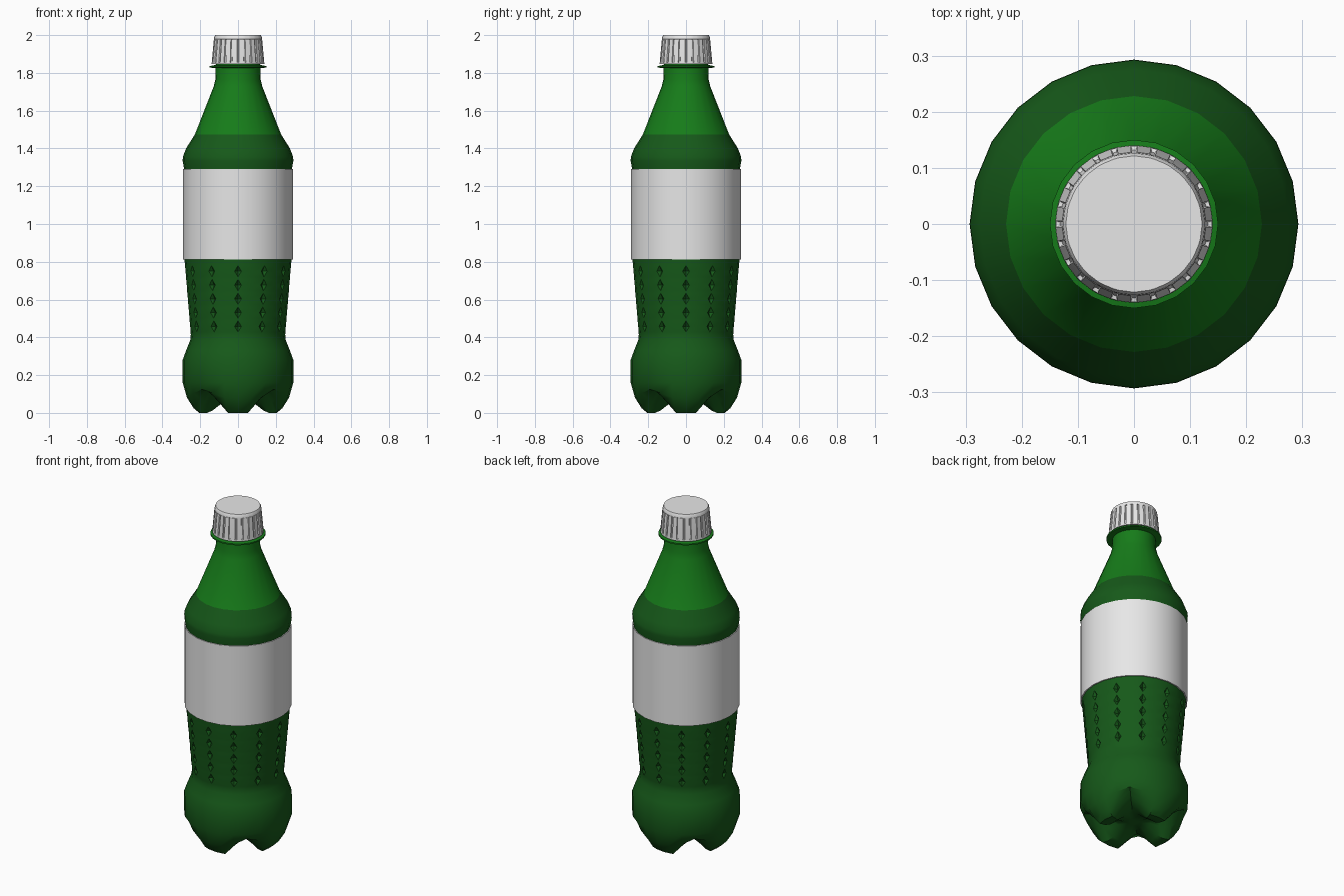
import bpy
import bmesh
from math import sin, cos, radians, pi

SIDES = 24

cube = bpy.data.objects.get("Cube")
if cube:
    bpy.data.objects.remove(cube, do_unlink=True)


def material(name, colour):
    mat = bpy.data.materials.new(name)
    mat.use_nodes = True
    mat.diffuse_color = (*colour, 1)
    mat.node_tree.nodes["Principled BSDF"].inputs["Base Color"].default_value = (*colour, 1)
    return mat


DARK_GREEN = material("dark green", (0.008, 0.1, 0.01))
BRIGHT_GREEN = material("bright green", (0.008, 0.2, 0.01))
WHITE = material("white", (0.8, 0.8, 0.8))


def finish(name, bm, mats, angle=35):
    bmesh.ops.recalc_face_normals(bm, faces=bm.faces[:])
    mesh = bpy.data.meshes.new(name)
    bm.to_mesh(mesh)
    bm.free()
    for mat in mats:
        mesh.materials.append(mat)
    obj = bpy.data.objects.new(name, mesh)
    bpy.context.collection.objects.link(obj)
    bpy.ops.object.select_all(action='DESELECT')
    bpy.context.view_layer.objects.active = obj
    obj.select_set(True)
    bpy.ops.object.shade_smooth_by_angle(angle=radians(angle))
    return obj


def point(bm, r, a, z):
    return bm.verts.new((r * cos(a), r * sin(a), z))


def add_face(bm, verts):
    unique = list(dict.fromkeys(verts))
    if len(unique) > 2:
        bm.faces.new(unique)


def bridge(bm, low, high):
    # Each ring entry is a (left, middle, right) triple; plain points repeat one vertex
    n = len(low)
    for i in range(n):
        j = (i + 1) % n
        add_face(bm, (low[i][2], low[j][0], high[j][0], high[i][2]))
        for k in (0, 1):
            add_face(bm, (low[i][k], low[i][k + 1], high[i][k + 1], high[i][k]))


def plain_ring(bm, r, z, lift=0.0):
    # lift raises the ring in the four valleys between the feet
    ring = []
    for i in range(SIDES):
        a = 2 * pi * i / SIDES
        valley = max(0.0, -cos(4 * a) + 0.1) / 1.1
        ring.append((point(bm, r, a, z + lift * valley),) * 3)
    return ring


def dent_ring(bm, r, z, half_width=0.018, depth=0.02):
    # Every second point opens into a pushed-in diamond centre
    ring = []
    for i in range(SIDES):
        a = 2 * pi * i / SIDES
        if i % 2:
            ring.append((point(bm, r, a, z),) * 3)
        else:
            d = half_width / r
            ring.append((point(bm, r, a - d, z), point(bm, r - depth, a, z),
                         point(bm, r, a + d, z)))
    return ring


def loft(bm, rings, close_low=True, close_high=True):
    for low, high in zip(rings, rings[1:]):
        bridge(bm, low, high)
    for wanted, ring in ((close_low, rings[0]), (close_high, rings[-1])):
        if wanted:
            bm.faces.new([p[1] for p in ring])


# Bottle: footed base, waist, dented grip, shoulder and neck
bm = bmesh.new()
base = [(0.04, 0.06, 0), (0.09, 0.05, 0.02), (0.14, 0.012, 0.07), (0.17, 0, 0.09),
        (0.205, 0, 0.105), (0.235, 0.025, 0.095), (0.27, 0.08, 0.045),
        (0.293, 0.16, 0), (0.293, 0.28, 0), (0.275, 0.33, 0), (0.253, 0.385, 0),
        (0.25, 0.415, 0)]
rings = [plain_ring(bm, *row) for row in base]


def grip_radius(z):
    return 0.25 + 0.033 * (z - 0.415) / 0.395


for row in range(5):
    mid = 0.458 + row * 0.073
    for z, make in ((mid - 0.03, plain_ring), (mid, dent_ring), (mid + 0.03, plain_ring)):
        rings.append(make(bm, grip_radius(z), z))

upper = [(0.283, 0.81), (0.285, 0.83), (0.285, 1.28), (0.287, 1.3), (0.293, 1.335),
         (0.292, 1.355), (0.275, 1.4), (0.228, 1.475), (0.128, 1.73), (0.12, 1.765),
         (0.118, 1.825), (0.15, 1.828), (0.15, 1.836), (0.118, 1.842), (0.115, 1.87)]
rings += [plain_ring(bm, r, z) for r, z in upper]
loft(bm, rings)
for face in bm.faces:
    face.material_index = int(face.calc_center_median().z > 1.475)
finish("bottle", bm, [DARK_GREEN, BRIGHT_GREEN])

# Label wrapped round the middle
bm = bmesh.new()
band = [(0.284, 0.812), (0.291, 0.812), (0.291, 1.29), (0.284, 1.29)]
loft(bm, [plain_ring(bm, r, z) for r, z in band], False, False)
finish("label", bm, [WHITE])


# Screw cap with narrow grooves between its ribs
def cap_ring(bm, r, z, groove):
    ring = []
    for i in range(SIDES):
        a = 2 * pi * i / SIDES
        for offset, cut in ((-0.04, 0), (-0.025, 1), (0.025, 1), (0.04, 0)):
            ring.append((point(bm, r - groove * cut, a + offset, z),) * 3)
    return ring


bm = bmesh.new()
cap = [(0.13, 1.846, 0), (0.14, 1.846, 0), (0.139, 1.855, 0), (0.139, 1.856, 0.007),
       (0.128, 1.978, 0.006), (0.127, 1.979, 0), (0.126, 1.99, 0), (0.121, 2.0, 0)]
loft(bm, [cap_ring(bm, *row) for row in cap])
finish("cap", bm, [WHITE], 30)
